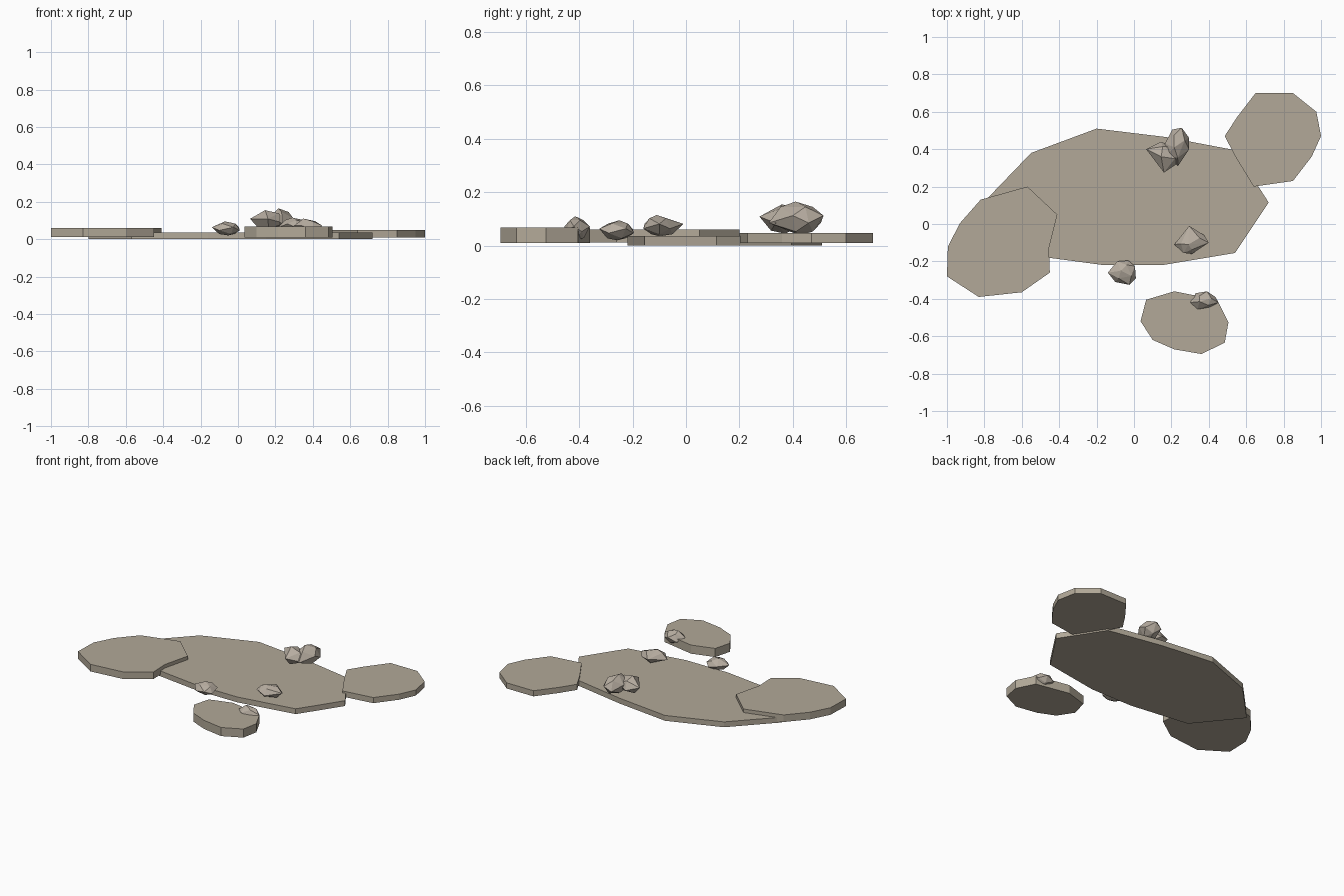
import bpy, bmesh
from mathutils import Vector

if "Cube" in bpy.data.objects:
    bpy.data.objects.remove(bpy.data.objects["Cube"])


def material(name, rgb):
    m = bpy.data.materials.new(name)
    m.diffuse_color = (*rgb, 1.0)
    m.use_nodes = True
    m.node_tree.nodes["Principled BSDF"].inputs["Base Color"].default_value = m.diffuse_color
    return m


SLAB = material("warm_stone", (0.445, 0.395, 0.315))
ROCK = material("pale_rubble", (0.475, 0.420, 0.355))


def finish(bm, name, mat):
    bmesh.ops.recalc_face_normals(bm, faces=bm.faces[:])
    me = bpy.data.meshes.new(name)
    bm.to_mesh(me)
    bm.free()
    me.materials.append(mat)
    ob = bpy.data.objects.new(name, me)
    bpy.context.collection.objects.link(ob)
    return ob


def slab(name, outline, z0, z1):
    """Flat stone: an outline extruded upward."""
    bm = bmesh.new()
    face = bm.faces.new([bm.verts.new((x, y, z0)) for x, y in outline])
    ext = bmesh.ops.extrude_face_region(bm, geom=[face], use_keep_orig=True)
    top = [g for g in ext["geom"] if isinstance(g, bmesh.types.BMVert)]
    bmesh.ops.translate(bm, verts=top, vec=(0, 0, z1 - z0))
    return finish(bm, name, SLAB)


def rock(name, outline, z0, z1, apex):
    """Faceted rubble: hull of a zigzag girdle, inner shoulder points and two tips."""
    h = z1 - z0
    c = sum((Vector(p) for p in outline), Vector((0, 0))) / len(outline)
    a = Vector(apex)
    pts = [(*a, z1), (*c, z0)]
    for i, p in enumerate(outline):
        p = Vector(p)
        pts.append((*p, z0 + h * (0.36 if i % 2 else 0.58)))
        if i % 2:
            pts.append((*c.lerp(p, 0.62), z0 + h * 0.84))
        else:
            pts.append((*c.lerp(p, 0.55), z0 + h * 0.10))
    bm = bmesh.new()
    for p in pts:
        bm.verts.new(p)
    res = bmesh.ops.convex_hull(bm, input=bm.verts[:])
    loose = [v for v in bm.verts if not v.link_faces]
    bmesh.ops.delete(bm, geom=loose, context="VERTS")
    return finish(bm, name, ROCK)


# Paving slabs
slab("main_slab", [(-.20, .51), (-.55, .38), (-.80, .12), (-.57, -.165), (-.16, -.22),
                   (.15, -.22), (.54, -.155), (.72, .115), (.54, .395), (.17, .465)], 0, .036)
slab("left_slab", [(-1, -.28), (-.995, -.12), (-.93, .005), (-.82, .13), (-.57, .20),
                   (-.41, .05), (-.455, -.13), (-.45, -.26), (-.60, -.365), (-.83, -.39)], .012, .06)
slab("right_slab", [(.65, .70), (.85, .70), (.975, .60), (1, .47), (.95, .36), (.85, .23),
                    (.64, .20), (.545, .355), (.485, .47), (.55, .57)], .01, .048)
slab("front_slab", [(.065, -.405), (.215, -.36), (.445, -.405), (.505, -.525), (.485, -.635),
                    (.36, -.695), (.215, -.67), (.10, -.62), (.035, -.52)], .01, .068)

# Scattered rubble
rock("back_rock_low", [(.065, .40), (.145, .44), (.22, .41), (.25, .335), (.16, .275)],
     .045, .155, (.145, .36))
rock("back_rock_tall", [(.165, .43), (.205, .505), (.255, .515), (.295, .46), (.295, .40),
                        (.235, .31), (.17, .36)], .04, .165, (.215, .41))
rock("middle_rock", [(.295, -.01), (.375, -.06), (.40, -.10), (.31, -.16), (.265, -.155),
                     (.215, -.11)], .035, .115, (.29, -.11))
rock("edge_rock", [(-.09, -.20), (-.03, -.195), (.005, -.225), (.01, -.29), (-.025, -.325),
                   (-.10, -.31), (-.14, -.26)], .02, .095, (-.07, -.25))
rock("front_rock", [(.30, -.42), (.33, -.37), (.39, -.36), (.435, -.39), (.45, -.42),
                    (.41, -.45), (.34, -.455)], .02, .11, (.35, -.415))
